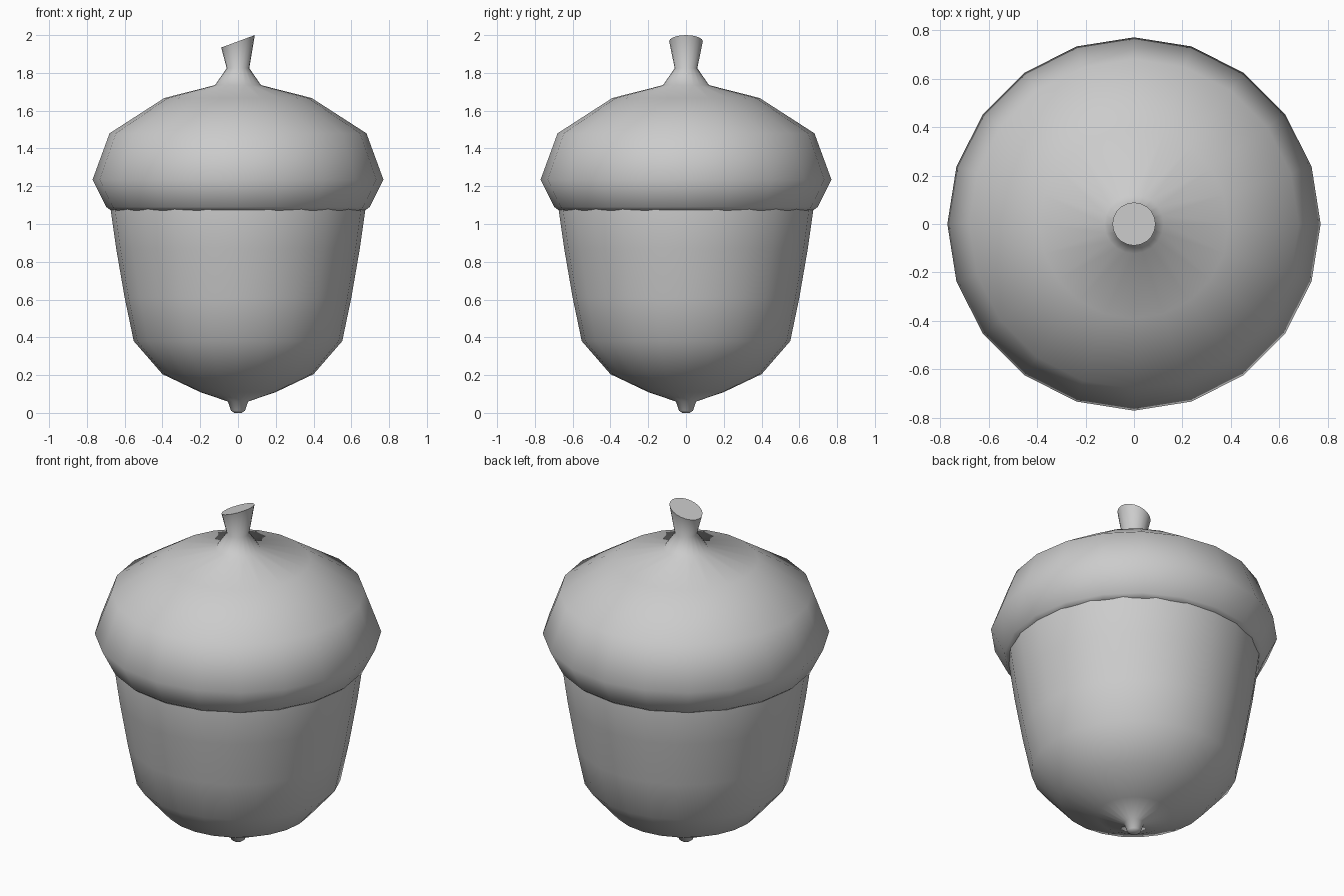
import bpy, bmesh, math

if "Cube" in bpy.data.objects:
    bpy.data.objects.remove(bpy.data.objects["Cube"])


def lathe(name, profile, sides, tilt_top=0.0):
    """Revolve (radius, z) points around z; both ends are capped."""
    bm = bmesh.new()
    rings = []
    for r, z in profile:
        ring = []
        for i in range(sides):
            a = 2 * math.pi * i / sides
            ring.append(bm.verts.new((r * math.cos(a), r * math.sin(a), z)))
        rings.append(ring)
    for low, high in zip(rings, rings[1:]):
        for i in range(sides):
            j = (i + 1) % sides
            bm.faces.new((low[i], low[j], high[j], high[i]))
    bm.faces.new(rings[0][::-1])
    bm.faces.new(rings[-1])
    # slanted cut across the last ring
    for v in rings[-1]:
        v.co.z += tilt_top * v.co.x
    bmesh.ops.recalc_face_normals(bm, faces=bm.faces)
    mesh = bpy.data.meshes.new(name)
    bm.to_mesh(mesh)
    bm.free()
    obj = bpy.data.objects.new(name, mesh)
    bpy.context.collection.objects.link(obj)
    bpy.ops.object.select_all(action='DESELECT')
    obj.select_set(True)
    bpy.context.view_layer.objects.active = obj
    bpy.ops.object.shade_smooth_by_angle(angle=math.radians(62))
    return obj


# nut body with the small tip below; its top is hidden in the cap
lathe("nut", [(0.02, 0.0), (0.037, 0.012), (0.053, 0.06), (0.20, 0.11),
              (0.40, 0.205), (0.552, 0.38), (0.60, 0.61), (0.645, 0.87),
              (0.675, 1.08), (0.66, 1.20)], 24)

# cap with its underside lip and the slanted stem
lathe("cap_and_stem", [(0.60, 1.065), (0.675, 1.073), (0.697, 1.09),
                       (0.77, 1.235), (0.68, 1.48), (0.39, 1.667),
                       (0.122, 1.735), (0.06, 1.825), (0.089, 1.967)],
      20, tilt_top=0.37)
